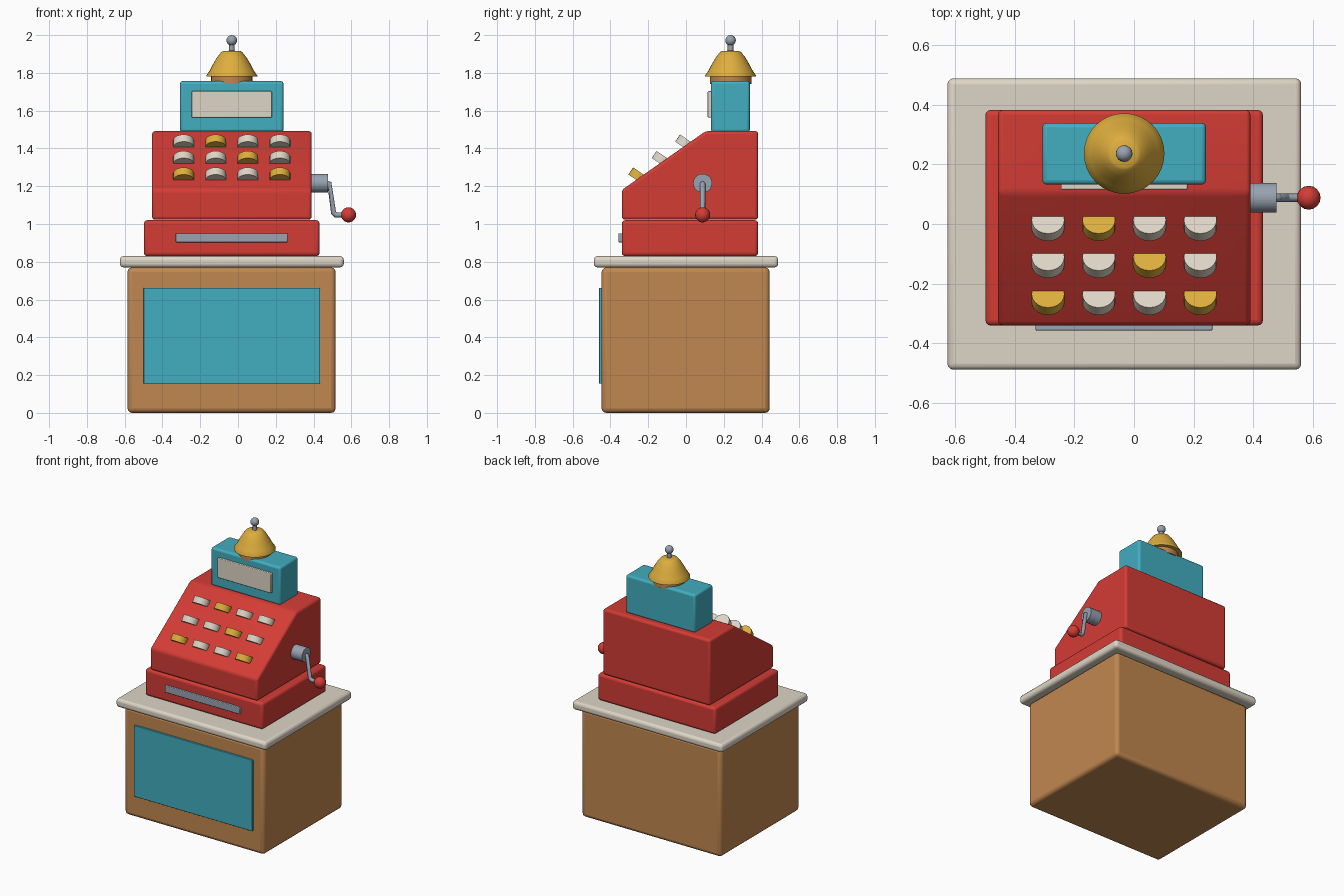
import bpy, bmesh, math
from mathutils import Matrix, Vector

if "Cube" in bpy.data.objects:
    bpy.data.objects.remove(bpy.data.objects["Cube"])

def srgb(r, g, b):
    return tuple(((c / 255 + 0.055) / 1.055) ** 2.4 for c in (r, g, b)) + (1,)

def material(name, rgb):
    m = bpy.data.materials.new(name)
    m.diffuse_color = srgb(*rgb)
    m.use_nodes = True
    m.node_tree.nodes["Principled BSDF"].inputs["Base Color"].default_value = m.diffuse_color
    return m

RED = material("red", (212, 60, 53))
TEAL = material("teal", (66, 173, 192))
WOOD = material("wood", (192, 135, 80))
CREAM = material("cream", (222, 213, 198))
GOLD = material("gold", (222, 174, 62))
STEEL = material("steel", (152, 163, 177))
CX = -0.033          # centre line of the register

def finish(name, bm, mat, bevel=0, smooth=True):
    bmesh.ops.recalc_face_normals(bm, faces=bm.faces)
    me = bpy.data.meshes.new(name)
    bm.to_mesh(me)
    bm.free()
    me.materials.append(mat)
    ob = bpy.data.objects.new(name, me)
    bpy.context.collection.objects.link(ob)
    if bevel:
        mod = ob.modifiers.new("bevel", 'BEVEL')
        mod.width, mod.segments = bevel, 3
    if smooth:
        bpy.ops.object.select_all(action='DESELECT')
        ob.select_set(True)
        bpy.context.view_layer.objects.active = ob
        bpy.ops.object.shade_smooth_by_angle(angle=math.radians(40))
    return ob

def box(name, x, y, z, mat, bevel=0.015):
    bm = bmesh.new()
    size = [b - a for a, b in (x, y, z)]
    mid = [(a + b) / 2 for a, b in (x, y, z)]
    bmesh.ops.create_cube(bm, size=1, matrix=Matrix.Translation(mid) @ Matrix.Diagonal((*size, 1)))
    return finish(name, bm, mat, bevel)

def cylinder(name, loc, r, h, mat, rot=Matrix(), seg=24, smooth=True, bevel=0):
    bm = bmesh.new()
    bmesh.ops.create_cone(bm, cap_ends=True, segments=seg, radius1=r, radius2=r, depth=h,
                          matrix=Matrix.Translation(loc) @ rot)
    return finish(name, bm, mat, bevel, smooth)

def ball(name, loc, r, mat):
    bm = bmesh.new()
    bmesh.ops.create_uvsphere(bm, u_segments=16, v_segments=10, radius=r, matrix=Matrix.Translation(loc))
    return finish(name, bm, mat)

# Counter
box("counter_base", (-0.585, 0.517), (-0.447, 0.443), (0, 0.77), WOOD, 0.025)
box("counter_top", (-0.625, 0.56), (-0.488, 0.488), (0.77, 0.83), CREAM, 0.02)
box("counter_panel", (-0.5, 0.435), (-0.46, -0.44), (0.155, 0.662), TEAL, 0.004)

# Cash drawer
box("drawer", (-0.498, 0.432), (-0.34, 0.382), (0.83, 1.02), RED, 0.018)
box("drawer_handle", (-0.33, 0.263), (-0.357, -0.33), (0.903, 0.951), STEEL, 0.005)

# Sloped register body
profile = [(-0.34, 1.023), (0.382, 1.023), (0.382, 1.492), (0.105, 1.492), (-0.34, 1.18)]
bm = bmesh.new()
face = bm.faces.new([bm.verts.new((-0.455, y, z)) for y, z in profile])
ext = bmesh.ops.extrude_face_region(bm, geom=[face])
bmesh.ops.translate(bm, vec=(0.845, 0, 0),
                    verts=[v for v in ext["geom"] if isinstance(v, bmesh.types.BMVert)])
finish("register_body", bm, RED, 0.016)

# Keys in three tilted rows, front row first
tilt = Matrix.Rotation(math.radians(-34), 4, 'X')
gold_keys = {(0, 0), (0, 3), (1, 2), (2, 1)}
for row in range(3):
    for col in range(4):
        loc = (CX - 0.255 + 0.17 * col, -0.247 + 0.124 * row, 1.25 + 0.0872 * row)
        cylinder(f"key_{row}_{col}", loc, 0.055, 0.045,
                 GOLD if (row, col) in gold_keys else CREAM, tilt, 20)

# Display box and screen
box("display_box", (-0.307, 0.241), (0.132, 0.338), (1.485, 1.757), TEAL, 0.015)
box("display_screen", (-0.245, 0.179), (0.115, 0.14), (1.563, 1.703), CREAM, 0.005)

# Bell
BY = 0.236
cylinder("bell_base", (CX, BY, 1.765), 0.11, 0.05, WOOD)
bm = bmesh.new()
outline = [(0, 1.78), (0.135, 1.78), (0.135, 1.786), (0.117, 1.812), (0.1, 1.845),
           (0.078, 1.882), (0.056, 1.91), (0.045, 1.916), (0, 1.918)]
verts = [bm.verts.new((CX + r, BY, z)) for r, z in outline]
edges = [bm.edges.new(p) for p in zip(verts, verts[1:])]
bmesh.ops.spin(bm, geom=verts + edges, cent=(CX, BY, 0), axis=(0, 0, 1),
               angle=math.tau, steps=32, use_duplicate=False)
bmesh.ops.remove_doubles(bm, verts=bm.verts, dist=0.0001)
finish("bell", bm, GOLD)
cylinder("bell_stem", (CX, BY, 1.935), 0.015, 0.05, STEEL, seg=12)
ball("bell_tip", (CX, BY, 1.972), 0.028, STEEL)

# Side crank
KY = 0.088
cylinder("crank_hub", (0.427, KY, 1.216), 0.05, 0.1, STEEL, Matrix.Rotation(math.pi / 2, 4, 'Y'), 20)
cu = bpy.data.curves.new("crank_arm", 'CURVE')
cu.dimensions = '3D'
cu.bevel_depth, cu.bevel_resolution, cu.use_fill_caps = 0.014, 2, True
path = [(0.46, 1.216), (0.484, 1.213), (0.506, 1.06), (0.518, 1.048), (0.58, 1.048)]
spline = cu.splines.new('POLY')
spline.points.add(len(path) - 1)
for p, (x, z) in zip(spline.points, path):
    p.co = (x, KY, z, 1)
cu.materials.append(STEEL)
bpy.context.collection.objects.link(bpy.data.objects.new("crank_arm", cu))
ball("crank_knob", (0.585, KY, 1.048), 0.04, RED)
